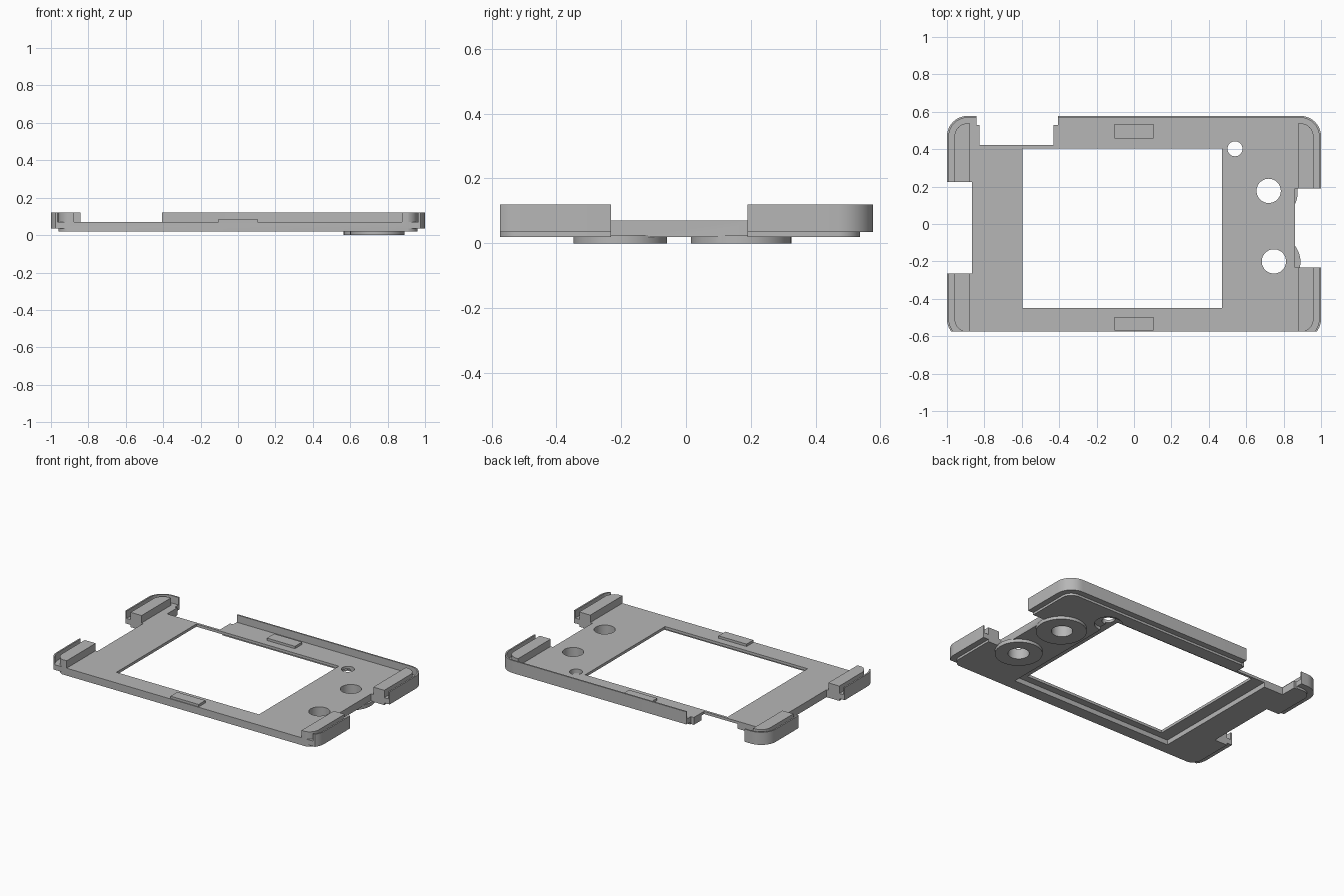
import bpy, bmesh
from math import pi, cos, sin, radians

cube = bpy.data.objects.get("Cube")
if cube:
    bpy.data.objects.remove(cube, do_unlink=True)

grey = bpy.data.materials.new("plain grey")
grey.use_nodes = True
colour = (0.47, 0.47, 0.47, 1)
grey.diffuse_color = colour
grey.node_tree.nodes["Principled BSDF"].inputs["Base Color"].default_value = colour


def prism(name, outline, z0, z1):
    """Extrude a flat outline from z0 to z1."""
    bm = bmesh.new()
    face = bm.faces.new([bm.verts.new((x, y, z0)) for x, y in outline])
    top = bmesh.ops.extrude_face_region(bm, geom=[face])["geom"]
    bmesh.ops.translate(bm, vec=(0, 0, z1 - z0),
                        verts=[v for v in top if isinstance(v, bmesh.types.BMVert)])
    bmesh.ops.recalc_face_normals(bm, faces=bm.faces[:])
    mesh = bpy.data.meshes.new(name)
    bm.to_mesh(mesh)
    bm.free()
    mesh.materials.append(grey)
    obj = bpy.data.objects.new(name, mesh)
    bpy.context.collection.objects.link(obj)
    return obj


def box(name, x0, x1, y0, y1, z0, z1):
    return prism(name, [(x0, y0), (x1, y0), (x1, y1), (x0, y1)], z0, z1)


def disc(name, x, y, r, z0, z1):
    n = 48
    return prism(name, [(x + r * cos(2 * pi * i / n), y + r * sin(2 * pi * i / n))
                        for i in range(n)], z0, z1)


def rounded(name, inset, z0, z1):
    """Rounded case outline, moved inwards by an inset."""
    r = 0.11 - inset
    cx, top, bottom = 0.89, 0.468, -0.508
    pts = []
    for k, (x, y) in enumerate([(cx, top), (-cx, top), (-cx, bottom), (cx, bottom)]):
        for i in range(11):
            a = (k + i / 10) * pi / 2
            pts.append((x + r * cos(a), y + r * sin(a)))
    return prism(name, pts, z0, z1)


def combine(obj, other, operation):
    """Apply a boolean and remove the helper."""
    other.hide_render = True
    mod = obj.modifiers.new(operation, 'BOOLEAN')
    mod.operation = operation
    mod.solver = 'EXACT'
    mod.object = other
    deps = bpy.context.evaluated_depsgraph_get()
    mesh = bpy.data.meshes.new_from_object(obj.evaluated_get(deps))
    obj.modifiers.clear()
    obj.data = mesh
    bpy.data.objects.remove(other, do_unlink=True)


def cut(obj, other):
    combine(obj, other, 'DIFFERENCE')


def add(obj, other):
    combine(obj, other, 'UNION')


# Shell with a thin rim, and the inset bottom plate
frame = rounded("case_frame", 0, 0.035, 0.12)
cut(frame, rounded("cavity", 0.01, 0.07, 0.2))
add(frame, rounded("bottom_plate", 0.04, 0.02, 0.06))

# Raised end blocks with a groove between them and the rim
blocks = rounded("end_blocks", 0.04, 0.05, 0.12)
cut(blocks, box("between_blocks", -0.878, 0.878, -1, 1, 0, 0.2))
add(frame, blocks)

# Straight front edge, side notches and stepped back notch
cut(frame, box("front_cut", -2, 2, -1, -0.575, -1, 1))
for side, edge, y0, y1 in [(-1, 0.865, -0.265, 0.225), (1, 0.862, -0.232, 0.19)]:
    x0, x1 = sorted((side * edge, side * 1.2))
    cut(frame, box("side_notch", x0, x1, y0, y1, -1, 1))
cut(frame, box("back_notch_wide", -0.843, -0.407, 0.53, 1, -1, 1))
cut(frame, box("back_notch_deep", -0.825, -0.43, 0.422, 0.6, -1, 1))

# Screen window with a recess underneath
cut(frame, box("screen_recess", -0.68, 0.53, -0.495, 0.45, -1, 0.052))
cut(frame, box("screen_window", -0.595, 0.47, -0.448, 0.405, -1, 1))

# Round bosses underneath, and the holes through them
for x, y, r in [(0.72, 0.17, 0.155), (0.745, -0.203, 0.145)]:
    add(frame, disc("boss", x, y, r, 0, 0.025))
cut(frame, disc("small_hole_recess", 0.54, 0.4, 0.085, -1, 0.04))
for x, y, r in [(0.72, 0.177, 0.065), (0.748, -0.2, 0.065), (0.54, 0.402, 0.04)]:
    cut(frame, disc("hole", x, y, r, -1, 1))

# Low tabs on the front and back edges
for y0, y1 in [(-0.57, -0.497), (0.458, 0.535)]:
    add(frame, box("tab", -0.105, 0.105, y0, y1, 0.06, 0.086))

# Crisp edges with smooth rounded corners
bpy.ops.object.select_all(action='DESELECT')
frame.select_set(True)
bpy.context.view_layer.objects.active = frame
bpy.ops.object.shade_smooth_by_angle(angle=radians(30))
